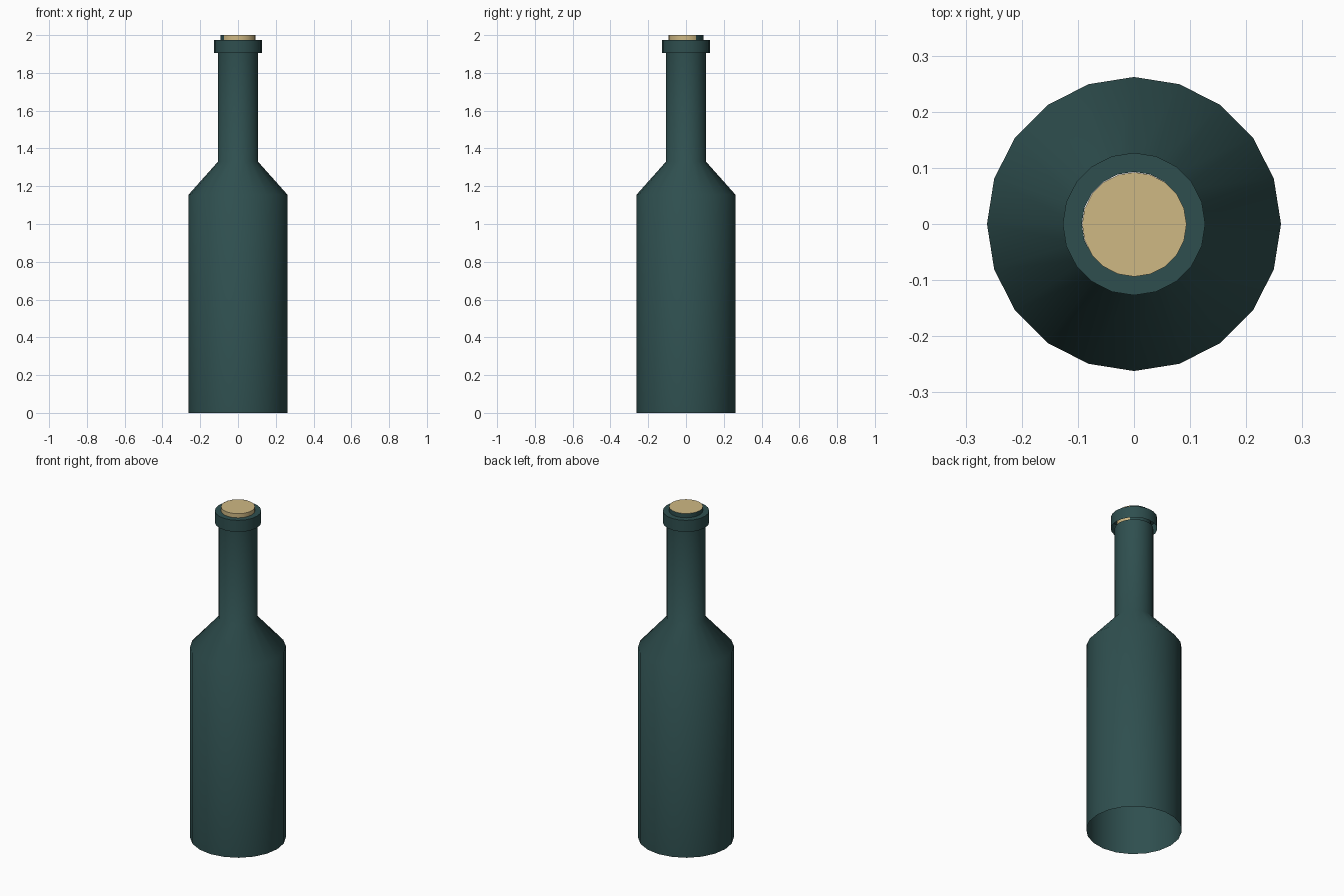
import bpy, bmesh, math

if "Cube" in bpy.data.objects:
    bpy.data.objects.remove(bpy.data.objects["Cube"])

SIDES = 20


def material(name, rgb):
    m = bpy.data.materials.new(name)
    m.diffuse_color = (*rgb, 1)
    m.use_nodes = True
    m.node_tree.nodes["Principled BSDF"].inputs["Base Color"].default_value = m.diffuse_color
    return m


green = material("dark green glass", (0.028, 0.078, 0.078))
tan = material("cork tan", (0.62, 0.48, 0.23))


def lathe(name, profile, mat, cap_top=False, offset=(0, 0)):
    """Spin a (radius, height) profile, listed from bottom to top, around z."""
    bm = bmesh.new()
    rings = []
    for r, z in profile:
        ring = []
        for i in range(SIDES):
            a = 2 * math.pi * i / SIDES
            ring.append(bm.verts.new((r * math.cos(a) + offset[0],
                                      r * math.sin(a) + offset[1], z)))
        rings.append(ring)
    for low, high in zip(rings, rings[1:]):
        for i in range(SIDES):
            j = (i + 1) % SIDES
            bm.faces.new((low[i], low[j], high[j], high[i]))
    if cap_top:
        bm.faces.new(rings[-1])
    mesh = bpy.data.meshes.new(name)
    bm.to_mesh(mesh)
    bm.free()
    mesh.materials.append(mat)
    ob = bpy.data.objects.new(name, mesh)
    bpy.context.collection.objects.link(ob)
    bpy.ops.object.select_all(action='DESELECT')
    ob.select_set(True)
    bpy.context.view_layer.objects.active = ob
    bpy.ops.object.shade_smooth_by_angle(angle=math.radians(55))
    return ob


# Bottle shell: open base, shoulder, neck and thin mouth tube
lathe("bottle_body", [(0.262, 0), (0.262, 1.155), (0.106, 1.33),
                      (0.106, 1.905), (0.093, 1.905), (0.093, 2.0)], green)

# Lip ring around the mouth, open underneath
lathe("lip_ring", [(0.127, 1.905), (0.127, 1.975), (0.093, 1.975)], green)

# Cork, set slightly off centre so it shows only on the front right of the mouth tube
lathe("cork", [(0.093, 1.905), (0.093, 2.0)], tan, cap_top=True,
      offset=(0.0006, -0.0008))
